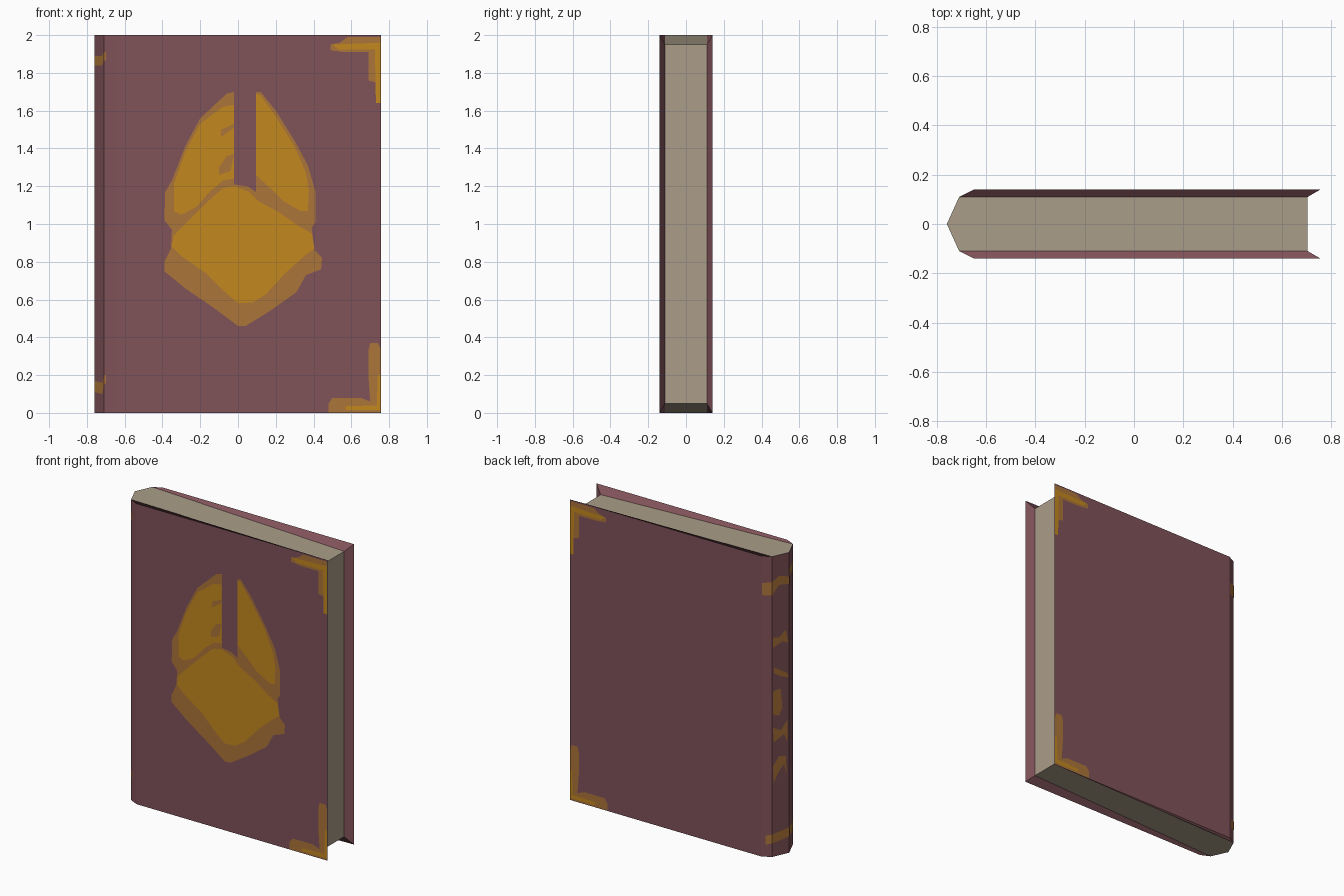
import bpy, bmesh
from mathutils import Vector


def material(name, rgb):
    m = bpy.data.materials.new(name)
    lin = [(c / 255 / 12.92) if c < 11 else ((c / 255 + 0.055) / 1.055) ** 2.4 for c in rgb]
    m.diffuse_color = (*lin, 1)
    return m


LEATHER = material("maroon_leather", (128, 82, 89))
PAPER = material("aged_paper", (171, 158, 137))
GOLD = material("gold", (196, 135, 30))
BRONZE = material("dull_bronze", (172, 117, 57))


def make(name, faces, mat, solid_normals=None):
    """Build an object from faces given as lists of 3D points."""
    bm = bmesh.new()
    for pts in faces:
        bm.faces.new([bm.verts.new(p) for p in pts])
    bmesh.ops.remove_doubles(bm, verts=bm.verts, dist=1e-5)
    bm.normal_update()
    for f in bm.faces:
        want = solid_normals or f.calc_center_median() - Vector((0, 0, 1))
        if f.normal.dot(want) < 0:
            f.normal_flip()
    bmesh.ops.triangulate(bm, faces=[f for f in bm.faces if len(f.verts) > 4])
    me = bpy.data.meshes.new(name)
    bm.to_mesh(me)
    bm.free()
    me.materials.append(mat)
    ob = bpy.data.objects.new(name, me)
    bpy.context.collection.objects.link(ob)
    return ob


def plate(name, pts, mat, origin, u, normal, lift):
    """Flat inlay: points (along u, height) laid just above a surface."""
    o, u, n = Vector(origin), Vector(u), Vector(normal).normalized()
    make(name, [[o + u * a + Vector((0, 0, b)) + n * lift for a, b in pts]], mat, n)


# Cover: outer skin with an angular spine, plus the sloped inner rims
profile = [(0.757, -0.14), (-0.65, -0.14), (-0.71, -0.11), (-0.76, 0),
           (-0.71, 0.11), (-0.65, 0.14), (0.757, 0.14)]
skin = [[(*a, 0), (*b, 0), (*b, 2), (*a, 2)] for a, b in zip(profile, profile[1:])]
cover = make("cover", skin, LEATHER)
for side, label in ((-1, "front"), (1, "back")):
    A, B, C, P = (0.757, side * .14), (-0.65, side * .14), (-0.71, side * .11), (0.705, side * .11)
    make(label + "_rim_fore", [[(*A, 0), (*A, 2), (*P, 1.95), (*P, 0.05)]], LEATHER, Vector((1, -side, 0)))
    make(label + "_rim_top", [[(*A, 2), (*B, 2), (*C, 2), (*P, 1.95)]], LEATHER, Vector((0, -side, 1)))
    make(label + "_rim_bottom", [[(*A, 0), (*B, 0), (*C, 0), (*P, 0.05)]], LEATHER, Vector((0, -side, -1)))

# Page block: fore edge, and top and bottom that slope out to the spine
pages = [[(0.705, -.11, .05), (0.705, .11, .05), (0.705, .11, 1.95), (0.705, -.11, 1.95)]]
for zp, zs in ((1.95, 2), (0.05, 0)):
    pages.append([(0.705, -.11, zp), (0.705, .11, zp), (-0.71, .11, zs), (-0.71, -.11, zs)])
    pages.append([(-0.71, -.11, zs), (-0.71, .11, zs), (-0.76, 0, zs)])
make("pages", pages, PAPER)

# Front ornament: bronze backing with gold panels
FRONT = ((0, -0.14, 0), (1, 0, 0), (0, -1, 0))
backing = [(-.02, 1.70), (-.06, 1.69), (-.20, 1.56), (-.28, 1.41), (-.35, 1.23), (-.385, 1.17),
           (-.39, 1.02), (-.35, .97), (-.355, .87), (-.39, .80), (-.39, .75), (-.28, .66),
           (-.12, .55), (0, .46), (.04, .46), (.17, .54), (.31, .64), (.36, .73), (.44, .76),
           (.445, .82), (.405, .86), (.39, .98), (.41, 1.01), (.41, 1.17), (.37, 1.31),
           (.30, 1.44), (.20, 1.60), (.12, 1.70), (.095, 1.70), (.095, 1.17), (.05, 1.20), (-.02, 1.21)]
left_panel = [(-.02, 1.63), (-.08, 1.62), (-.20, 1.53), (-.28, 1.38), (-.34, 1.21), (-.34, 1.07),
              (-.30, 1.05), (-.22, 1.09), (-.15, 1.17), (-.08, 1.23), (-.02, 1.24)]
right_panel = [(.095, 1.69), (.12, 1.68), (.20, 1.57), (.30, 1.41), (.36, 1.27), (.375, 1.18),
               (.37, 1.07), (.33, 1.07), (.24, 1.12), (.17, 1.19), (.095, 1.26)]
lower_panel = [(-.02, 1.20), (.06, 1.17), (.11, 1.12), (.22, 1.06), (.32, .99), (.39, .95),
               (.405, .87), (.35, .83), (.25, .74), (.15, .63), (.08, .585), (0, .58),
               (-.08, .65), (-.17, .74), (-.30, .83), (-.35, .88), (-.34, .94), (-.27, 1.01),
               (-.17, 1.11), (-.08, 1.19)]
notches = [[(-.10, 1.26), (-.10, 1.30), (-.06, 1.36), (-.02, 1.37), (-.04, 1.28)],
           [(-.09, 1.46), (-.09, 1.50), (-.02, 1.53), (-.02, 1.51)]]
plate("ornament_backing", backing, BRONZE, *FRONT, 0.0012)
plate("ornament_left_panel", left_panel, GOLD, *FRONT, 0.0024)
plate("ornament_right_panel", right_panel, GOLD, *FRONT, 0.0024)
plate("ornament_lower_panel", lower_panel, GOLD, *FRONT, 0.0024)
for i, pts in enumerate(notches):
    plate(f"ornament_notch_{i + 1}", pts, BRONZE, *FRONT, 0.0036)

# Corner fittings on both covers
top_base = [(.58, 1.99), (.755, 1.99), (.755, 1.64), (.73, 1.64), (.73, 1.75), (.69, 1.76),
            (.69, 1.91), (.56, 1.91), (.49, 1.92), (.49, 1.95), (.54, 1.96)]
top_inlay = [(.50, 1.95), (.755, 1.96), (.755, 1.64), (.73, 1.64), (.725, 1.925), (.53, 1.925)]
low_base = [(.48, .003), (.755, .003), (.755, .34), (.74, .37), (.70, .37), (.69, .33),
            (.69, .20), (.70, .06), (.65, .08), (.50, .08), (.48, .05)]
low_inlay = [(.57, .015), (.755, .015), (.755, .20), (.74, .20), (.735, .04), (.57, .035)]
for side, label in ((-1, "front"), (1, "back")):
    surf = ((0, side * 0.14, 0), (1, 0, 0), (0, side, 0))
    for part, base, inlay in (("top", top_base, top_inlay), ("bottom", low_base, low_inlay)):
        plate(f"{label}_{part}_corner", base, BRONZE, *surf, 0.0012)
        plate(f"{label}_{part}_corner_inlay", inlay, GOLD, *surf, 0.0024)

# Spine bands and abstract ornaments (u runs 0 at the ridge to 1 at the joint)
SPINE_F = ((-0.76, 0, 0), (0.05, -0.11, 0), (-0.11, -0.05, 0))
SPINE_B = ((-0.76, 0, 0), (0.05, 0.11, 0), (-0.11, 0.05, 0))
JOINT_F = ((-0.71, -0.11, 0), (0.06, -0.03, 0), (-0.03, -0.06, 0))
JOINT_B = ((-0.71, 0.11, 0), (0.06, 0.03, 0), (-0.03, 0.06, 0))
bands = {"top": [(0, 1.84), (.8, 1.84), (1, 1.86), (1, 1.91), (.8, 1.89), (0, 1.89)],
         "bottom": [(0, .11), (.85, .10), (1, .14), (1, .20), (.85, .16), (0, .17)]}
for part, pts in bands.items():
    plate(f"spine_{part}_band_front", pts, BRONZE, *SPINE_F, 0.001)
    z = pts[3][1]
    plate(f"joint_{part}_tab_front", [(0, z - .05), (.2, z - .04), (.2, z), (0, z)], BRONZE, *JOINT_F, 0.001)
plate("spine_top_band_back", [(0, 1.79), (.6, 1.80), (1, 1.74), (1, 1.83), (.6, 1.86), (0, 1.84)],
      BRONZE, *SPINE_B, 0.001)
plate("spine_bottom_band_back", [(0, .11), (1, .09), (1, .15), (0, .17)], BRONZE, *SPINE_B, 0.001)
plate("joint_top_tab_back", [(0, 1.74), (.9, 1.74), (.9, 1.82), (0, 1.83)], BRONZE, *JOINT_B, 0.001)
plate("joint_bottom_tab_back", [(0, .09), (.6, .08), (.6, .14), (0, .15)], BRONZE, *JOINT_B, 0.001)
ornaments = [[(.05, 1.40), (.4, 1.42), (.95, 1.39), (.95, 1.46), (.6, 1.45), (.2, 1.49)],
             [(.03, 1.17), (.5, 1.19), (.9, 1.22), (.9, 1.26), (.5, 1.23), (.1, 1.20)],
             [(.4, .98), (.6, .93), (.95, .95), (.95, 1.10), (.5, 1.11)],
             [(.1, .74), (.3, .80), (.9, .76), (.95, .86), (.5, .83), (.1, .89)],
             [(.15, .52), (.3, .60), (.6, .56), (.9, .49), (.95, .60), (.6, .66), (.2, .65)]]
for i, pts in enumerate(ornaments):
    plate(f"spine_ornament_{i + 1}", pts, BRONZE, *SPINE_B, 0.001)
